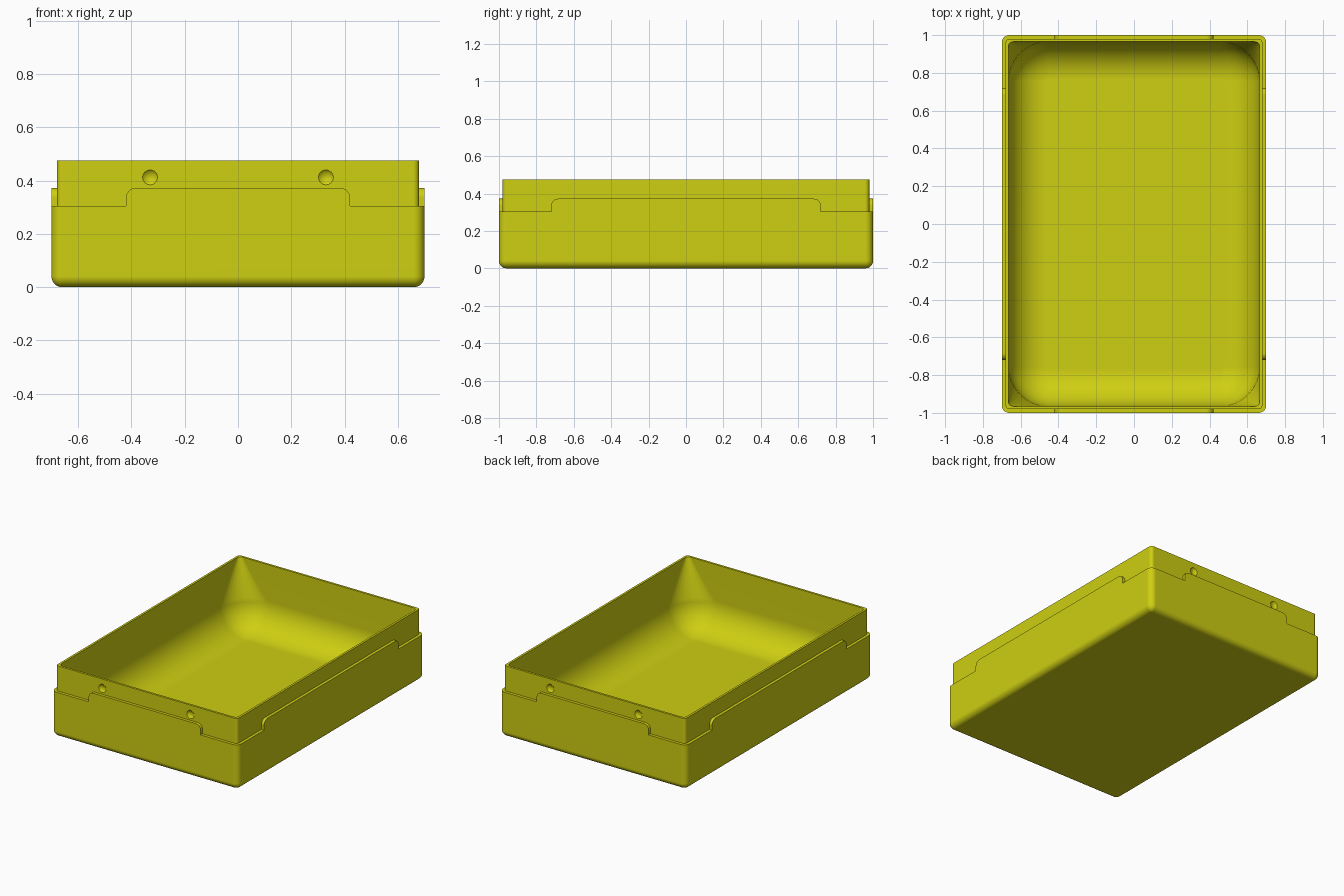
import bpy, bmesh, math
from mathutils import Matrix, Vector

if "Cube" in bpy.data.objects:
    bpy.data.objects.remove(bpy.data.objects["Cube"])

mat = bpy.data.materials.new("mustard_yellow")
mat.diffuse_color = (0.62, 0.62, 0.006, 1)
mat.use_nodes = True
mat.node_tree.nodes["Principled BSDF"].inputs["Base Color"].default_value = mat.diffuse_color

OX, OY = 0.70, 1.0        # outer body half sizes
RX, RY = 0.68, 0.98       # raised rim half sizes
CX, CY = 0.665, 0.965     # cavity half sizes
LEDGE, TAB, TOP, FLOOR = 0.305, 0.372, 0.475, 0.03
STEPS = 8


def ring(hx, hy, r, z):
    """Rounded rectangle of points, counter-clockwise."""
    r = max(r, 0.001)
    pts = []
    for i, (sx, sy) in enumerate([(1, 1), (-1, 1), (-1, -1), (1, -1)]):
        for k in range(STEPS + 1):
            a = math.pi / 2 * (i + k / STEPS)
            pts.append((sx * (hx - r) + r * math.cos(a), sy * (hy - r) + r * math.sin(a), z))
    return pts


def make_object(name, bm):
    bmesh.ops.recalc_face_normals(bm, faces=bm.faces[:])
    me = bpy.data.meshes.new(name)
    bm.to_mesh(me)
    bm.free()
    me.materials.append(mat)
    ob = bpy.data.objects.new(name, me)
    bpy.context.collection.objects.link(ob)
    return ob


def loft(name, rings):
    bm = bmesh.new()
    rows = [[bm.verts.new(p) for p in r] for r in rings]
    n = len(rows[0])
    for a, b in zip(rows, rows[1:]):
        for i in range(n):
            j = (i + 1) % n
            bm.faces.new((a[i], a[j], b[j], b[i]))
    bm.faces.new(rows[0][::-1])
    bm.faces.new(rows[-1])
    return make_object(name, bm)


# Box: rounded base, ledge, thin rim, then down into the scooped cavity
rings = []
for k in range(7):
    a = math.pi / 2 * k / 6
    inset = 0.04 * (1 - math.sin(a))
    rings.append(ring(OX - inset, OY - inset, 0.04 - inset, 0.04 * (1 - math.cos(a))))
rings += [ring(OX, OY, 0.04, LEDGE), ring(RX, RY, 0.022, LEDGE),
          ring(RX, RY, 0.022, TOP), ring(CX, CY, 0.025, TOP)]
SCOOP = 0.2
for k in range(13):
    a = math.pi / 2 * k / 12
    inset = SCOOP * (1 - math.cos(a))
    rings.append(ring(CX - inset, CY - inset, 0.21 - inset, FLOOR + SCOOP * (1 - math.sin(a))))
box = loft("box", rings)


def tab(name, half, face, angle):
    """Raised tab with rounded upper corners, standing on the ledge."""
    r, low = 0.036, LEDGE - 0.006
    prof = [(-half, low), (half, low)]
    for s in (1, -1):
        arc = [(s * (half - r + r * math.cos(math.pi / 2 * k / 8)),
                TAB - r + r * math.sin(math.pi / 2 * k / 8)) for k in range(9)]
        prof += arc if s == 1 else arc[::-1]
    bm = bmesh.new()
    f = bm.faces.new([bm.verts.new((x, -face, z)) for x, z in prof])
    ext = bmesh.ops.extrude_face_region(bm, geom=[f])
    bmesh.ops.translate(bm, vec=(0, 0.026, 0),
                        verts=[v for v in ext["geom"] if isinstance(v, bmesh.types.BMVert)])
    bm.transform(Matrix.Rotation(angle, 4, 'Z'))
    return make_object(name, bm)


def boolean(target, tool, op):
    m = target.modifiers.new(op, 'BOOLEAN')
    m.operation, m.solver, m.object = op, 'EXACT', tool
    dg = bpy.context.evaluated_depsgraph_get()
    me = bpy.data.meshes.new_from_object(target.evaluated_get(dg))
    target.modifiers.clear()
    target.data = me
    bpy.data.objects.remove(tool)


# Four tabs, one per side
for i, side in enumerate(("front", "right", "back", "left")):
    half, face = ((0.42, OY), (0.72, OX))[i % 2]
    boolean(box, tab(side + "_tab", half, face, i * math.pi / 2), 'UNION')

# Shallow round dimples on the front and back of the rim
hole, depth = 0.028, 0.012
R = (hole ** 2 + depth ** 2) / (2 * depth)
for sx in (-1, 1):
    for sy in (-1, 1):
        bm = bmesh.new()
        bmesh.ops.create_uvsphere(bm, u_segments=32, v_segments=24, radius=R)
        bm.transform(Matrix.Translation(Vector((sx * 0.33, sy * (RY + R - depth), 0.412)))
                     @ Matrix.Rotation(math.pi / 2, 4, 'X'))
        boolean(box, make_object("dimple_cutter", bm), 'DIFFERENCE')

# Smooth rounded parts, keep edges crisp and broad walls flat
bpy.context.view_layer.objects.active = box
box.select_set(True)
bpy.ops.object.shade_smooth_by_angle(angle=math.radians(30))
wn = box.modifiers.new("weighted_normals", 'WEIGHTED_NORMAL')
wn.keep_sharp = True
